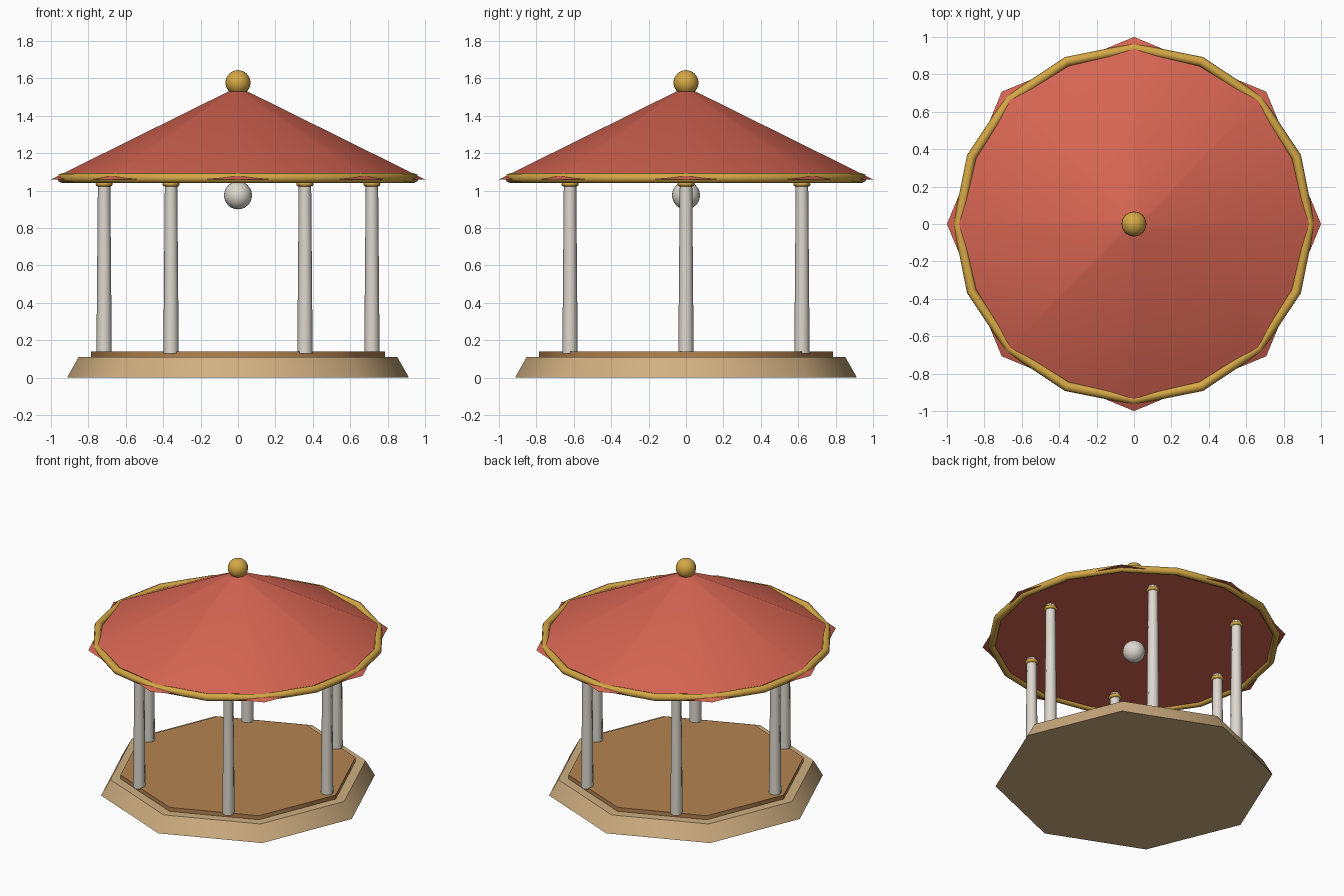
import bpy
from math import cos, sin, pi, radians

cube = bpy.data.objects.get("Cube")
if cube:
    bpy.data.objects.remove(cube, do_unlink=True)


def material(name, color):
    m = bpy.data.materials.new(name)
    m.use_nodes = True
    m.diffuse_color = (*color, 1)
    m.node_tree.nodes["Principled BSDF"].inputs["Base Color"].default_value = (*color, 1)
    return m


STONE = material("sandstone", (0.63, 0.43, 0.22))
WOOD = material("wood floor", (0.45, 0.23, 0.08))
PALE = material("pale stone", (0.73, 0.69, 0.62))
RED = material("red roof", (0.67, 0.13, 0.085))
GOLD = material("gold", (0.66, 0.39, 0.06))


def finish(name, mat):
    ob = bpy.context.object
    ob.name = name
    ob.data.materials.append(mat)
    bpy.ops.object.shade_smooth_by_angle(angle=radians(50))
    return ob


def frustum(name, mat, r1, r2, z1, z2, x=0, y=0):
    bpy.ops.mesh.primitive_cone_add(vertices=8, radius1=r1, radius2=r2, depth=z2 - z1,
                                    location=(x, y, (z1 + z2) / 2))
    return finish(name, mat)


def ball(name, mat, r, z):
    bpy.ops.mesh.primitive_uv_sphere_add(segments=16, ring_count=12, radius=r, location=(0, 0, z))
    return finish(name, mat)


def ring(name, mat, major, minor, z, sides, x=0, y=0):
    bpy.ops.mesh.primitive_torus_add(major_radius=major, minor_radius=minor, major_segments=sides,
                                     minor_segments=8, location=(x, y, z))
    return finish(name, mat)


# Octagonal plinth and floor
frustum("plinth", STONE, 0.914, 0.852, 0, 0.11)
frustum("floor", WOOD, 0.785, 0.785, 0.105, 0.139)

# Six tapered columns with gold collars
for i in range(6):
    a = i * pi / 3
    x, y = 0.716 * cos(a), 0.716 * sin(a)
    frustum(f"column_{i + 1}", PALE, 0.041, 0.033, 0.13, 1.062, x, y)
    ring(f"collar_{i + 1}", GOLD, 0.033, 0.013, 1.035, 8, x, y)

# Roof, eave trim, finial and hanging lamp
frustum("roof", RED, 1.0, 0.045, 1.06, 1.533)
ring("eave_trim", GOLD, 0.94, 0.026, 1.067, 16)
ball("finial", GOLD, 0.067, 1.577)
ball("lamp", PALE, 0.075, 0.975)
